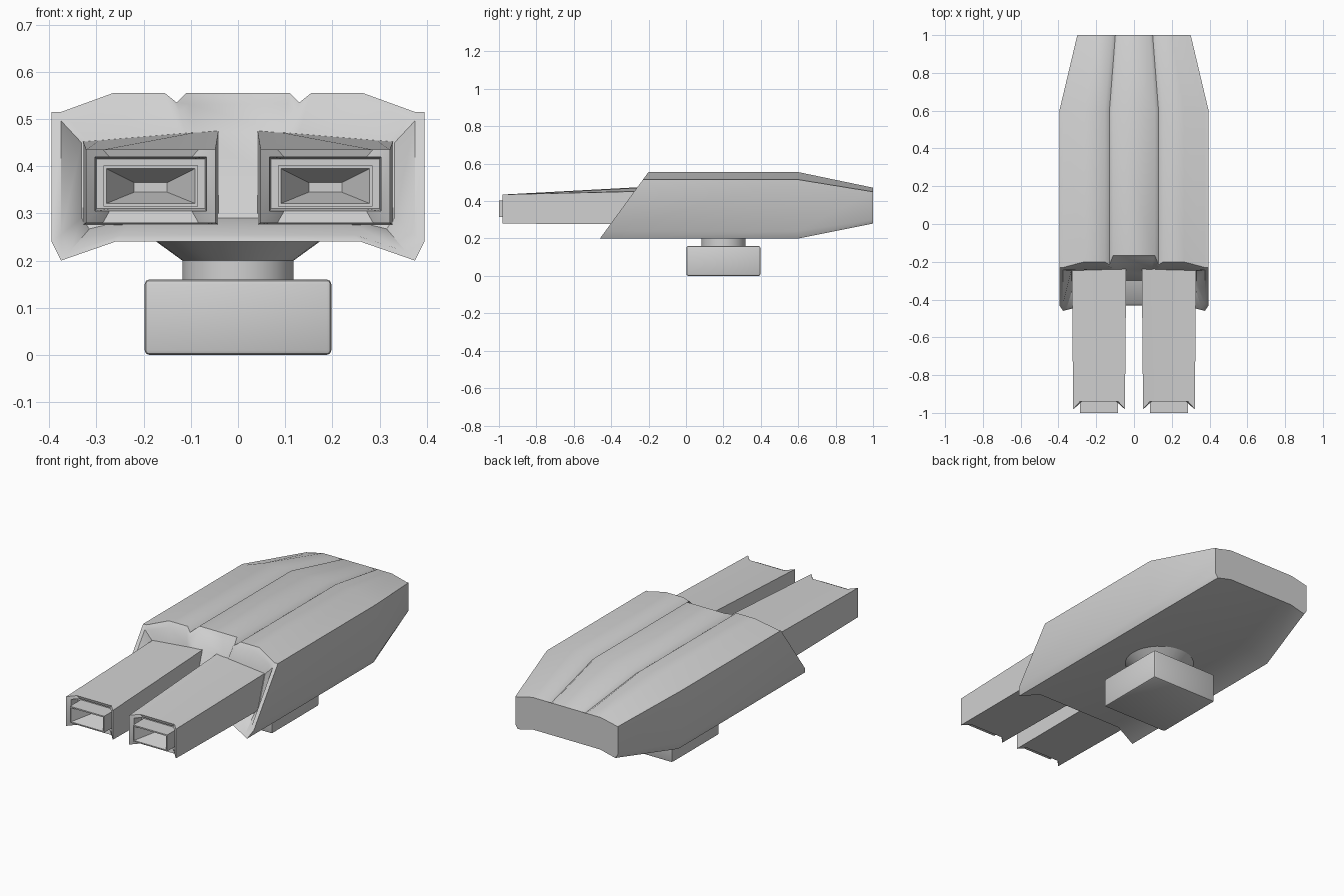
import bpy
import bmesh
from math import radians

default = bpy.data.objects.get("Cube")
if default:
    bpy.data.objects.remove(default, do_unlink=True)

# One plain grey for every part
grey = bpy.data.materials.new("plain_grey")
grey.use_nodes = True
grey.diffuse_color = (0.64, 0.64, 0.64, 1)
grey.node_tree.nodes["Principled BSDF"].inputs["Base Color"].default_value = (0.64, 0.64, 0.64, 1)


def finish(name, bm, angle=40):
    bmesh.ops.recalc_face_normals(bm, faces=bm.faces)
    mesh = bpy.data.meshes.new(name)
    bm.to_mesh(mesh)
    bm.free()
    obj = bpy.data.objects.new(name, mesh)
    bpy.context.collection.objects.link(obj)
    mesh.materials.append(grey)
    bpy.ops.object.select_all(action="DESELECT")
    obj.select_set(True)
    bpy.context.view_layer.objects.active = obj
    bpy.ops.object.shade_smooth_by_angle(angle=radians(angle))
    return obj


def loft(name, rings, angle):
    """Skin a list of equal-length closed rings and cap both ends."""
    bm = bmesh.new()
    loops = [[bm.verts.new(p) for p in ring] for ring in rings]
    for a, b in zip(loops, loops[1:]):
        for i in range(len(a)):
            j = (i + 1) % len(a)
            bm.faces.new((a[i], a[j], b[j], b[i]))
    caps = [bm.faces.new(loops[0]), bm.faces.new(loops[-1])]
    bmesh.ops.triangulate(bm, faces=caps)
    return finish(name, bm, angle)


# Hull: grooved cross-section, raked mouth, tapered stern
half = [(0.11, 0.555), (0.13, 0.535), (0.155, 0.555), (0.265, 0.555),
        (0.375, 0.515), (0.395, 0.515), (0.395, 0.24), (0.375, 0.2), (0.26, 0.24)]
section = half + [(-x, z) for x, z in reversed(half)]


def rake(x, z):
    setback = 0.035 if abs(x) < 0.12 and z > 0.5 else 0
    return -0.46 + (z - 0.2) * 0.73 + setback


def hull_ring(sx, sz, z0, z1, depth):
    ring = []
    for x, z in section:
        px, pz = x * sx, z1 + (z - z0) * sz
        ring.append((px, depth(px, pz), pz))
    return ring


loft("hull", [
    hull_ring(0.76, 0.54, 0.2, 0.28, lambda x, z: 1.0),
    hull_ring(1, 1, 0, 0, lambda x, z: 0.6),
    hull_ring(1, 1, 0, 0, rake),
    hull_ring(0.95, 0.88, 0.36, 0.36, rake),
    hull_ring(0.84, 0.58, 0.36, 0.36, lambda x, z: -0.3 + (z - 0.29) * 0.33),
], 50)


# Barrels: tapered boxes with notched ends and a hollow muzzle block
def barrel_ring(hw, bottom, top, y, notch=0, tilt=0):
    m = hw * 0.74
    corners = [(-hw, y, top + tilt), (-m, y + notch, top + tilt * 0.74),
               (m, y + notch, top - tilt * 0.74), (hw, y, top - tilt),
               (hw, y, bottom), (m, y + notch, bottom),
               (-m, y + notch, bottom), (-hw, y, bottom)]
    return [(0.185 + x, py, z) for x, py, z in corners]


barrel = loft("barrels", [
    barrel_ring(0.144, 0.275, 0.465, -0.2, tilt=0.012),
    barrel_ring(0.137, 0.28, 0.435, -0.98, notch=0.04),
    barrel_ring(0.118, 0.305, 0.42, -0.965, notch=0.03),
    barrel_ring(0.115, 0.31, 0.415, -0.91),
    barrel_ring(0.1, 0.315, 0.402, -0.91),
    barrel_ring(0.1, 0.315, 0.402, -1.0),
    barrel_ring(0.094, 0.321, 0.395, -1.0),
    barrel_ring(0.035, 0.345, 0.365, -0.9),
], 30)
mirror = barrel.modifiers.new("Mirror", "MIRROR")
mirror.use_axis[0] = True

# Round neck flaring into the hull
bm = bmesh.new()
levels = [(0.118, 0.15), (0.118, 0.2), (0.18, 0.245)]
for (r1, z1), (r2, z2) in zip(levels, levels[1:]):
    made = bmesh.ops.create_cone(bm, segments=32, radius1=r1, radius2=r2, depth=z2 - z1)
    bmesh.ops.translate(bm, verts=made["verts"], vec=(0, 0.2, (z1 + z2) / 2))
bmesh.ops.remove_doubles(bm, verts=bm.verts, dist=0.0001)
finish("mount_neck", bm, 50)

# Mounting block with softened edges
bm = bmesh.new()
bmesh.ops.create_cube(bm, size=1)
bmesh.ops.scale(bm, verts=bm.verts, vec=(0.396, 0.396, 0.16))
bmesh.ops.translate(bm, verts=bm.verts, vec=(0, 0.2, 0.08))
bmesh.ops.bevel(bm, geom=bm.edges[:], offset=0.01, segments=2, affect="EDGES", profile=0.5)
finish("mount_block", bm, 40)
